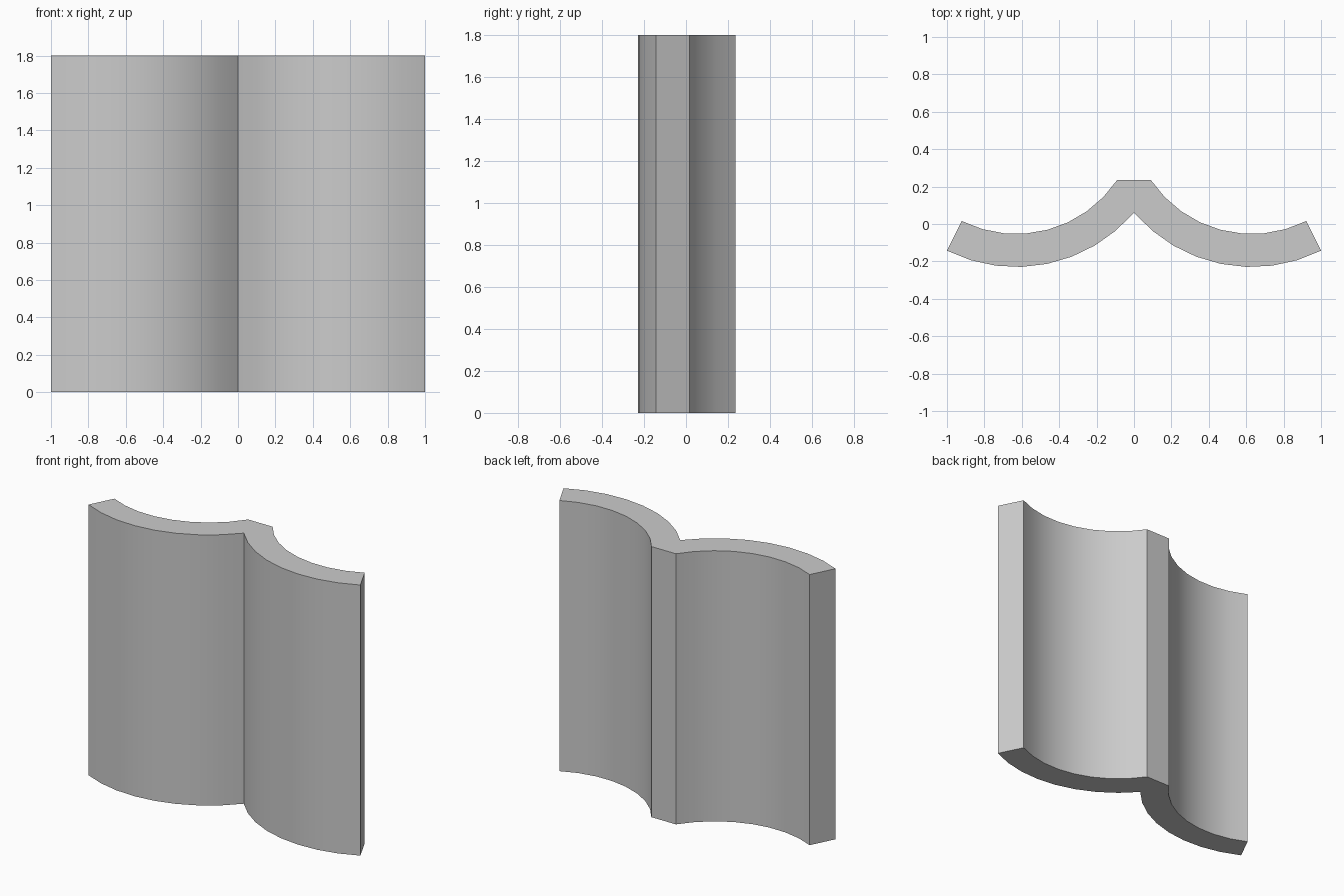
import bpy, bmesh
from math import sin, cos, radians

cube = bpy.data.objects.get("Cube")
if cube:
    bpy.data.objects.remove(cube, do_unlink=True)

HEIGHT = 1.8
CENTRE_X, CENTRE_Y = 0.63, 0.597
FRONT_RADIUS, BACK_RADIUS = 0.827, 0.65
SEGMENTS = 8
END_ANGLE = 26.6


def arc(radius, start, end):
    """Points on the curved panel, angles measured from straight forward."""
    points = []
    for i in range(SEGMENTS + 1):
        a = radians(start + (end - start) * i / SEGMENTS)
        points.append((CENTRE_X + radius * sin(a), CENTRE_Y - radius * cos(a)))
    return points


def mirrored(points):
    return [(-x, y) for x, y in reversed(points)]


# Cross-section: two curved bays meeting at a front crease and a flat back spine
front = arc(FRONT_RADIUS, -49.6, END_ANGLE)
front[0] = (0, front[0][1])
back = arc(BACK_RADIUS, END_ANGLE, -56.2)
outline = front + back + mirrored(back) + mirrored(front)[:-1]

# Extrude the cross-section upright
bm = bmesh.new()
base = bm.faces.new([bm.verts.new((x, y, 0)) for x, y in outline])
top = bmesh.ops.extrude_face_region(bm, geom=[base], use_keep_orig=True)
bmesh.ops.translate(bm, vec=(0, 0, HEIGHT),
                    verts=[g for g in top["geom"] if isinstance(g, bmesh.types.BMVert)])
bmesh.ops.recalc_face_normals(bm, faces=bm.faces)
mesh = bpy.data.meshes.new("curved_panel")
bm.to_mesh(mesh)
bm.free()

panel = bpy.data.objects.new("curved_panel", mesh)
bpy.context.collection.objects.link(panel)

# Plain grey finish
grey = bpy.data.materials.new("light_grey")
grey.use_nodes = True
colour = (0.6, 0.6, 0.6, 1)
grey.diffuse_color = colour
grey.node_tree.nodes["Principled BSDF"].inputs["Base Color"].default_value = colour
mesh.materials.append(grey)

# Smooth curves with crisp corners
bpy.ops.object.select_all(action="DESELECT")
panel.select_set(True)
bpy.context.view_layer.objects.active = panel
bpy.ops.object.shade_smooth_by_angle(angle=radians(30))
